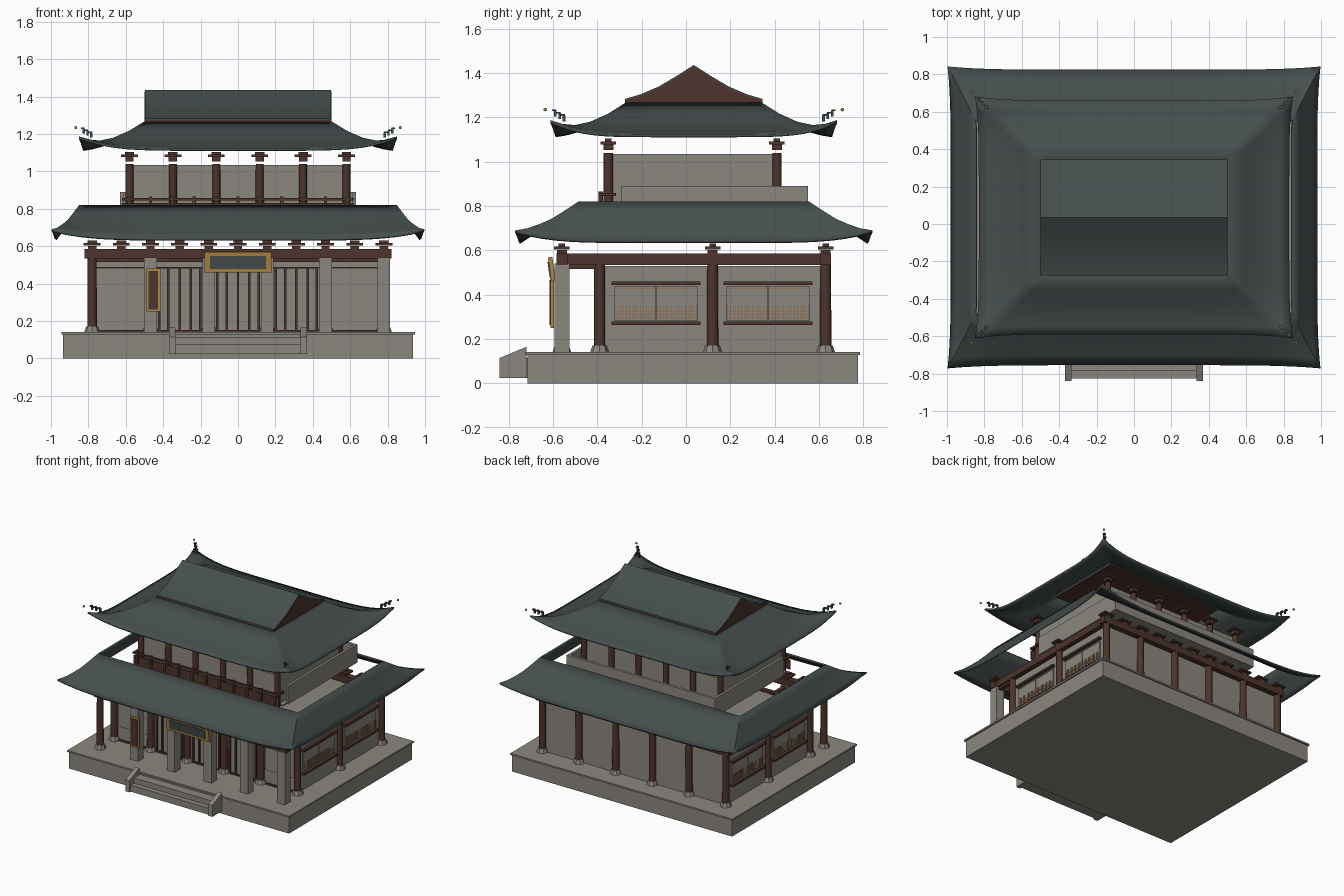
import bpy
import bmesh
from math import radians
from mathutils import Matrix, Vector

default_cube = bpy.data.objects.get("Cube")
if default_cube:
    bpy.data.objects.remove(default_cube)


def material(name, colour):
    mat = bpy.data.materials.new(name)
    mat.use_nodes = True
    mat.diffuse_color = (*colour, 1)
    mat.node_tree.nodes["Principled BSDF"].inputs["Base Color"].default_value = (*colour, 1)
    return mat


stone = material("warm grey stone", (0.26, 0.245, 0.215))
slate = material("slate roof", (0.06, 0.075, 0.075))
wood = material("dark red wood", (0.075, 0.034, 0.026))
gold = material("gold", (0.42, 0.24, 0.05))
tan = material("tan lattice", (0.28, 0.15, 0.07))

CENTRE_Y = 0.035


def finish(name, mat, bm, smooth=None):
    bmesh.ops.recalc_face_normals(bm, faces=bm.faces)
    mesh = bpy.data.meshes.new(name)
    bm.to_mesh(mesh)
    bm.free()
    mesh.materials.append(mat)
    obj = bpy.data.objects.new(name, mesh)
    bpy.context.collection.objects.link(obj)
    if smooth:
        bpy.ops.object.select_all(action="DESELECT")
        obj.select_set(True)
        bpy.context.view_layer.objects.active = obj
        bpy.ops.object.shade_smooth_by_angle(angle=radians(smooth))
    return obj


def boxes(name, mat, items):
    """Each item is (centre, size)."""
    bm = bmesh.new()
    for centre, size in items:
        bmesh.ops.create_cube(bm, size=1, matrix=Matrix.Translation(centre) @ Matrix.Diagonal((*size, 1)))
    return finish(name, mat, bm)


def cones(name, mat, spots, z0, z1, r0, r1, sides, smooth=None):
    bm = bmesh.new()
    for x, y in spots:
        bmesh.ops.create_cone(bm, cap_ends=True, segments=sides, radius1=r0, radius2=r1, depth=z1 - z0,
                              matrix=Matrix.Translation((x, y, (z0 + z1) / 2)))
    return finish(name, mat, bm, smooth)


def extrude_x(name, mat, outline, spans, smooth=None):
    """Extrude a (y, z) outline between pairs of x values."""
    bm = bmesh.new()
    for x0, x1 in spans:
        face = bm.faces.new([bm.verts.new((x0, y, z)) for y, z in outline])
        new = bmesh.ops.extrude_face_region(bm, geom=[face])["geom"]
        bmesh.ops.translate(bm, vec=(x1 - x0, 0, 0), verts=[v for v in new if isinstance(v, bmesh.types.BMVert)])
    return finish(name, mat, bm, smooth)


def hipped_roof(name, outer, inner, profile, lift, flare):
    """Loft rectangular rings from eave to top, with corners swept up."""
    n = 28
    corners = [Vector(c) for c in ((-1, -1), (1, -1), (1, 1), (-1, 1))]
    bm = bmesh.new()
    rings = []
    for t, z in profile:
        ring = []
        for k in range(4):
            for i in range(n):
                p = corners[k].lerp(corners[(k + 1) % 4], i / n)
                sweep = min(abs(p.x), abs(p.y)) ** 6 * (1 - t) ** 3
                half = [a + (b - a) * t + flare * sweep for a, b in zip(outer, inner)]
                ring.append(bm.verts.new((p.x * half[0], p.y * half[1] + CENTRE_Y, z + lift * sweep)))
        rings.append(ring)
    count = 4 * n
    for low, high in zip(rings, rings[1:]):
        for i in range(count):
            j = (i + 1) % count
            bm.faces.new((low[i], low[j], high[j], high[i]))
    obj = finish(name, slate, bm, 50)
    shell = obj.modifiers.new("thickness", "SOLIDIFY")
    shell.thickness = 0.012
    shell.offset = -1
    return obj


def brackets(name, spots, z):
    items = []
    for x, y in spots:
        items += [((x, y, z), (0.045, 0.045, 0.025)), ((x, y, z + 0.02), (0.09, 0.07, 0.013)),
                  ((x, y, z + 0.033), (0.05, 0.03, 0.014))]
    boxes(name, wood, items)


# Terrace and front steps
boxes("terrace", stone, [((0, 0.03, 0.065), (1.87, 1.49, 0.13)), ((0, 0.03, 0.135), (1.89, 1.51, 0.012))])
boxes("steps", stone, [((0, -0.75, 0.07), (0.68, 0.07, 0.09)), ((0, -0.79, 0.05), (0.68, 0.07, 0.05))])
extrude_x("step_cheeks", stone, [(-0.84, 0.025), (-0.72, 0.025), (-0.72, 0.165), (-0.84, 0.115)],
          [(-0.37, -0.335), (0.335, 0.37)])

# Lower storey walls
FRONT, MIDDLE, BACK, PORCH, SIDE = -0.39, 0.12, 0.63, -0.56, 0.78
bays = [SIDE * (-1 + 2 * i / 5) for i in range(6)]
boxes("lower_walls", stone, [((0, 0.12, 0.335), (1.55, 1.0, 0.39))])

# Columns, footings and beams
posts = [(x, y) for x in bays for y in (FRONT, BACK)]
posts += [(-SIDE, MIDDLE), (SIDE, MIDDLE), (bays[0], PORCH)]
cones("lower_columns", wood, posts, 0.14, 0.54, 0.026, 0.024, 16, 40)
cones("column_footings", stone, posts, 0.14, 0.172, 0.042, 0.032, 8)
boxes("porch_pillars", stone, [((x, PORCH, 0.34), (0.068, 0.068, 0.4)) for x in bays[1:]])
boxes("lower_beams", wood,
      [((0, y, 0.56), (1.64, 0.05, 0.05)) for y in (PORCH, BACK)]
      + [((s * SIDE, 0.035, 0.56), (0.05, 1.24, 0.05)) for s in (-1, 1)]
      + [((x, -0.475, 0.525), (0.03, 0.17, 0.016)) for x in bays]
      + [((0, FRONT, 0.53), (1.56, 0.035, 0.03))])
spots = [(SIDE * i / 5, y) for i in range(-5, 6) for y in (PORCH, BACK)]
brackets("lower_brackets", spots + [(-SIDE, MIDDLE), (SIDE, MIDDLE)], 0.59)

# Front doors with thin wooden frames
mullions = [((x + d, -0.385, 0.315), (0.013, 0.016, 0.34)) for x in (-0.312, 0, 0.312)
            for d in (-0.11, -0.06, 0, 0.06, 0.11)]
boxes("door_frames", wood, mullions + [((0, -0.385, z), (1.54, 0.016, 0.01)) for z in (0.147, 0.485)])
boxes("front_wall_panels", stone, [((s * 0.625, -0.383, 0.365), (0.25, 0.01, 0.23)) for s in (-1, 1)])

# Side windows with rails and lattice
rails, panes, lattice = [], [], []
for s in (-1, 1):
    for y in (-0.135, 0.37):
        rails += [((s * 0.785, y, z), (0.03, 0.4, 0.016)) for z in (0.272, 0.452)]
        panes += [((s * 0.777, y + d, 0.362), (0.012, 0.185, 0.155)) for d in (-0.095, 0.095)]
        for d in (-0.095, 0.095):
            lattice += [((s * 0.784, y + d + 0.0125 * i, 0.322), (0.004, 0.003, 0.06)) for i in range(-7, 8)]
            lattice += [((s * 0.784, y + d, z), (0.004, 0.18, 0.003)) for z in (0.295, 0.31, 0.325, 0.43)]
boxes("window_rails", wood, rails)
boxes("window_panes", stone, panes)
boxes("window_lattice", tan, lattice)

# Name boards left blank
board = boxes("main_board_frame", gold, [((0, 0, 0), (0.36, 0.02, 0.11))])
inner = boxes("main_board_panel", slate, [((0, -0.011, 0), (0.3, 0.008, 0.07))])
for obj in (board, inner):
    obj.location = (0, -0.605, 0.515)
    obj.rotation_euler.x = radians(8)
boxes("hanging_board_frame", gold, [((-0.453, -0.603, 0.365), (0.075, 0.015, 0.23))])
boxes("hanging_board_panel", wood, [((-0.453, -0.612, 0.365), (0.052, 0.008, 0.205))])

# Lower roof
hipped_roof("lower_roof", (0.98, 0.79), (0.85, 0.52),
            [(0, 0.64), (0.18, 0.672), (0.36, 0.705), (0.55, 0.737), (0.75, 0.775), (1, 0.82)], 0.05, 0.017)

# Upper storey
upper_x = [0.58 * (-1 + 2 * i / 5) for i in range(6)]
upper_posts = [(x, y) for x in upper_x for y in (-0.35, 0.41)]
boxes("upper_walls", stone, [((0, 0.033, 0.885), (1.17, 0.73, 0.3))])
boxes("upper_panels", stone, [((x + 0.116, y, 0.905), (0.175, 0.01, 0.14))
                              for x in upper_x[:-1] for y in (-0.333, 0.399)])
cones("upper_columns", wood, upper_posts, 0.75, 1.04, 0.022, 0.021, 16, 40)
brackets("upper_brackets", upper_posts, 1.065)
boxes("parapet", stone, [((s * 0.62, 0.13, 0.82), (0.02, 0.84, 0.14)) for s in (-1, 1)]
      + [((0, 0.54, 0.82), (1.26, 0.02, 0.14)), ((0, 0.1, 0.755), (1.24, 0.88, 0.01))])
boxes("balcony_rail", wood, [((0, -0.385, 0.852), (1.24, 0.016, 0.014)), ((0, -0.38, 0.795), (1.24, 0.01, 0.07))]
      + [((s * 0.61, -0.35, 0.852), (0.016, 0.07, 0.014)) for s in (-1, 1)]
      + [((x, -0.385, 0.82), (0.018, 0.02, 0.09)) for x in [0.117 * i for i in range(-5, 6)]])

# Upper hipped skirt
hipped_roof("upper_roof", (0.83, 0.625), (0.5, 0.305),
            [(0, 1.122), (0.15, 1.13), (0.3, 1.143), (0.5, 1.172), (0.75, 1.216), (1, 1.268)], 0.065, 0.02)

# Gabled top
slope = [(-0.31, 1.275), (-0.24, 1.296), (-0.16, 1.33), (-0.08, 1.377), (0, 1.428)]
curve = slope + [(-y, z) for y, z in reversed(slope[:-1])]
gable = [(y + CENTRE_Y, z) for y, z in curve]
under = [(y, z - 0.006) for y, z in reversed(gable)]
extrude_x("gable_ends", wood, gable + [(gable[-1][0], 1.262), (gable[0][0], 1.262)], [(-0.499, 0.499)])
top = [(y, z + 0.008) for y, z in gable]
extrude_x("gable_roof", slate, top + under, [(-0.496, 0.496)], 30)

# Hip figures and gold corner beads
figures, beads = [], bmesh.new()
for sx in (-1, 1):
    for sy in (-1, 1):
        for i in range(3):
            x, y = 0.785 + 0.02 * i, 0.585 + 0.02 * i
            figures.append(((sx * x, sy * y + CENTRE_Y, 1.195 + 0.011 * i), (0.012, 0.012, 0.026)))
            figures.append(((sx * (x + 0.005), sy * (y + 0.005) + CENTRE_Y, 1.21 + 0.011 * i), (0.018, 0.018, 0.008)))
        bmesh.ops.create_icosphere(beads, subdivisions=2, radius=0.008,
                                   matrix=Matrix.Translation((sx * 0.867, sy * 0.67 + CENTRE_Y, 1.235)))
boxes("hip_figures", slate, figures)
finish("corner_beads", gold, beads, 60)
